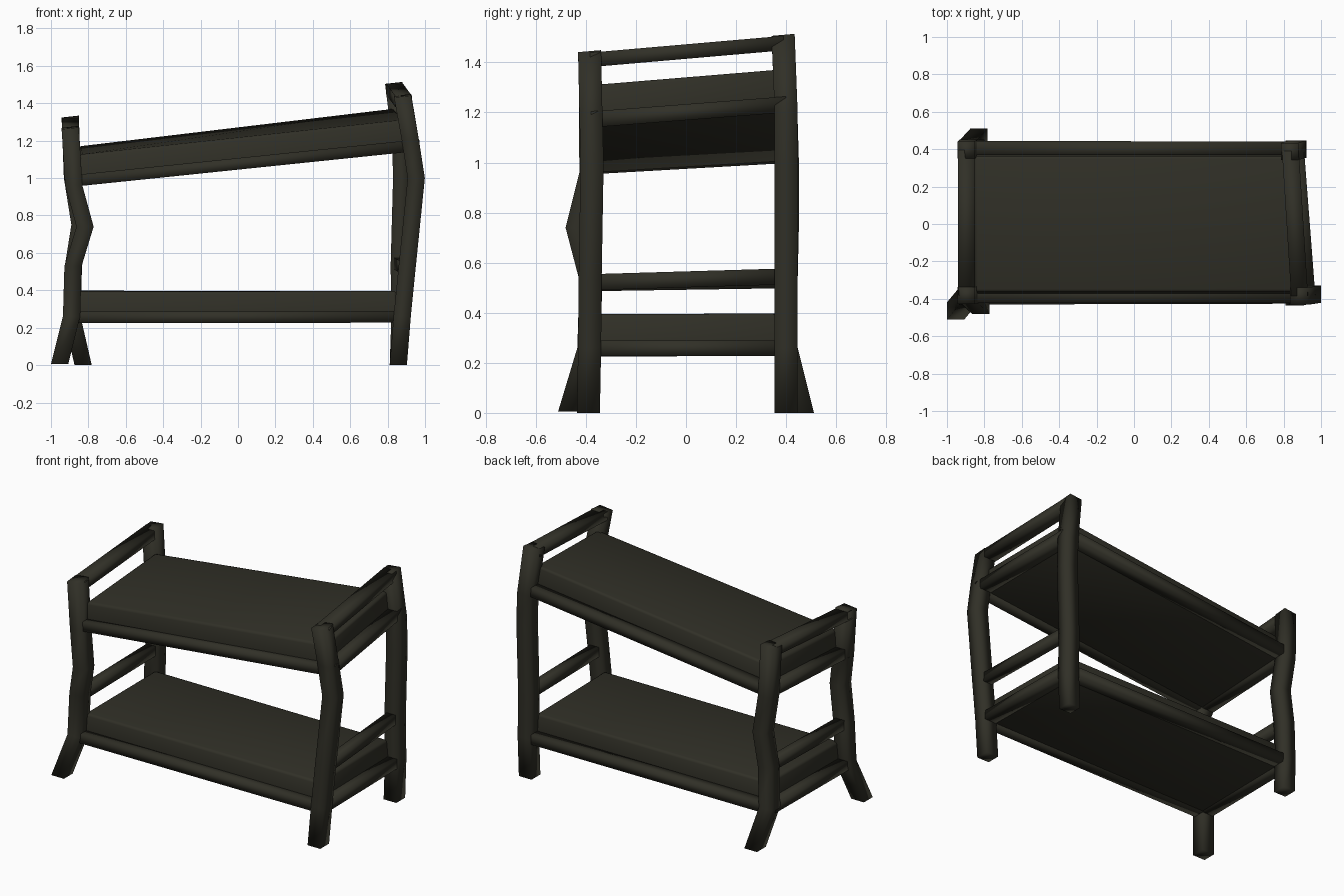
import bpy, bmesh
from mathutils import Vector

if "Cube" in bpy.data.objects:
    bpy.data.objects.remove(bpy.data.objects["Cube"])

wood = bpy.data.materials.new("dark olive")
wood.diffuse_color = (0.030, 0.029, 0.020, 1)
wood.use_nodes = True
wood.node_tree.nodes["Principled BSDF"].inputs["Base Color"].default_value = wood.diffuse_color


def finish(name, bm, bevel=0.0):
    bmesh.ops.recalc_face_normals(bm, faces=bm.faces)
    me = bpy.data.meshes.new(name)
    bm.to_mesh(me)
    bm.free()
    me.materials.append(wood)
    for p in me.polygons:
        p.use_smooth = True
    ob = bpy.data.objects.new(name, me)
    bpy.context.collection.objects.link(ob)
    if bevel:
        m = ob.modifiers.new("soft edge", 'BEVEL')
        m.width, m.segments = bevel, 2
    return ob


def loft(name, points, axis, a, b, tilt=(0, 0), bevel=0.0):
    """Rectangular section carried along points, sliced across the given axis."""
    bm = bmesh.new()
    rings = []
    u, v = [Vector([1 if i == k else 0 for i in range(3)]) for k in range(3) if k != axis]
    for n, p in enumerate(points):
        ring = []
        for s, t in ((-1, -1), (1, -1), (1, 1), (-1, 1)):
            q = Vector(p) + u * a * s + v * b * t
            if n == len(points) - 1:
                q[axis] += s * tilt[0] + t * tilt[1]
            ring.append(bm.verts.new(q))
        rings.append(ring)
    for r, s in zip(rings, rings[1:]):
        for i in range(4):
            j = (i + 1) % 4
            bm.faces.new((r[i], r[j], s[j], s[i]))
    bm.faces.new(rings[0])
    bm.faces.new(rings[-1])
    return finish(name, bm, bevel)


# Crooked posts: (x, y, z) centre lines
posts = {
    "front_left": [(-.954, -.465, .005), (-.89, -.388, .26), (-.882, -.38, .53),
                   (-.818, -.435, .74), (-.878, -.38, .96), (-.897, -.382, 1.27)],
    "back_left": [(-.828, .465, 0), (-.888, .40, .26), (-.88, .40, .53),
                  (-.845, .405, .75), (-.885, .405, 1.0), (-.897, .395, 1.325)],
    "front_right": [(.857, -.39, 0), (.878, -.385, .26), (.905, -.383, .53),
                    (.953, -.375, 1.0), (.922, -.38, 1.2), (.88, -.385, 1.44)],
    "back_right": [(.857, .40, 0), (.866, .40, .26), (.862, .40, .53),
                   (.875, .40, 1.0), (.87, .40, 1.2), (.833, .388, 1.505)],
}
for name, pts in posts.items():
    loft(name + "_post", pts, 2, .046, .046, (.005, .004))


def at(post, z):
    pts = posts[post]
    for p, q in zip(pts, pts[1:]):
        if p[2] <= z <= q[2]:
            return Vector(p).lerp(Vector(q), (z - p[2]) / (q[2] - p[2]))
    return Vector(pts[-1])


# Rail centre heights at each post
low = dict(front_left=.255, back_left=.26, front_right=.258, back_right=.258)
mid = dict(front_left=.518, back_left=.53, front_right=.522, back_right=.545)
high = dict(front_left=.985, back_left=1.03, front_right=1.172, back_right=1.232)
top = dict(front_left=1.237, back_left=1.295, front_right=1.41, back_right=1.477)

# End rails on both sides
for side in ("left", "right"):
    for label, h, w, t in (("lower", low, .043, .031), ("step", mid, .032, .032),
                           ("upper", high, .043, .032), ("top", top, .045, .029)):
        f, b = "front_" + side, "back_" + side
        loft(f"{label}_{side}_rail", [at(f, h[f]), at(b, h[b])], 1, w, t)

# Long rails and mattresses
for label, h, rise in (("lower", low, .138), ("upper", high, .14)):
    for end in ("front", "back"):
        l, r = end + "_left", end + "_right"
        loft(f"{label}_{end}_rail", [at(l, h[l]), at(r, h[r])], 0, .041, .031)
    bm = bmesh.new()
    rings = []
    for dz, inset in ((-.027, 0), (rise, .012)):
        ring = []
        for k, sx, sy in (("front_left", -1, -1), ("front_right", 1, -1),
                          ("back_right", 1, 1), ("back_left", -1, 1)):
            p = at(k, h[k])
            ring.append(bm.verts.new((p.x - sx * (.02 + inset),
                                      sy * (.375 - inset), h[k] + dz)))
        rings.append(ring)
    for i in range(4):
        j = (i + 1) % 4
        bm.faces.new((rings[0][i], rings[0][j], rings[1][j], rings[1][i]))
    bm.faces.new(rings[0])
    bm.faces.new(rings[1])
    finish(label + "_mattress", bm, .015)
